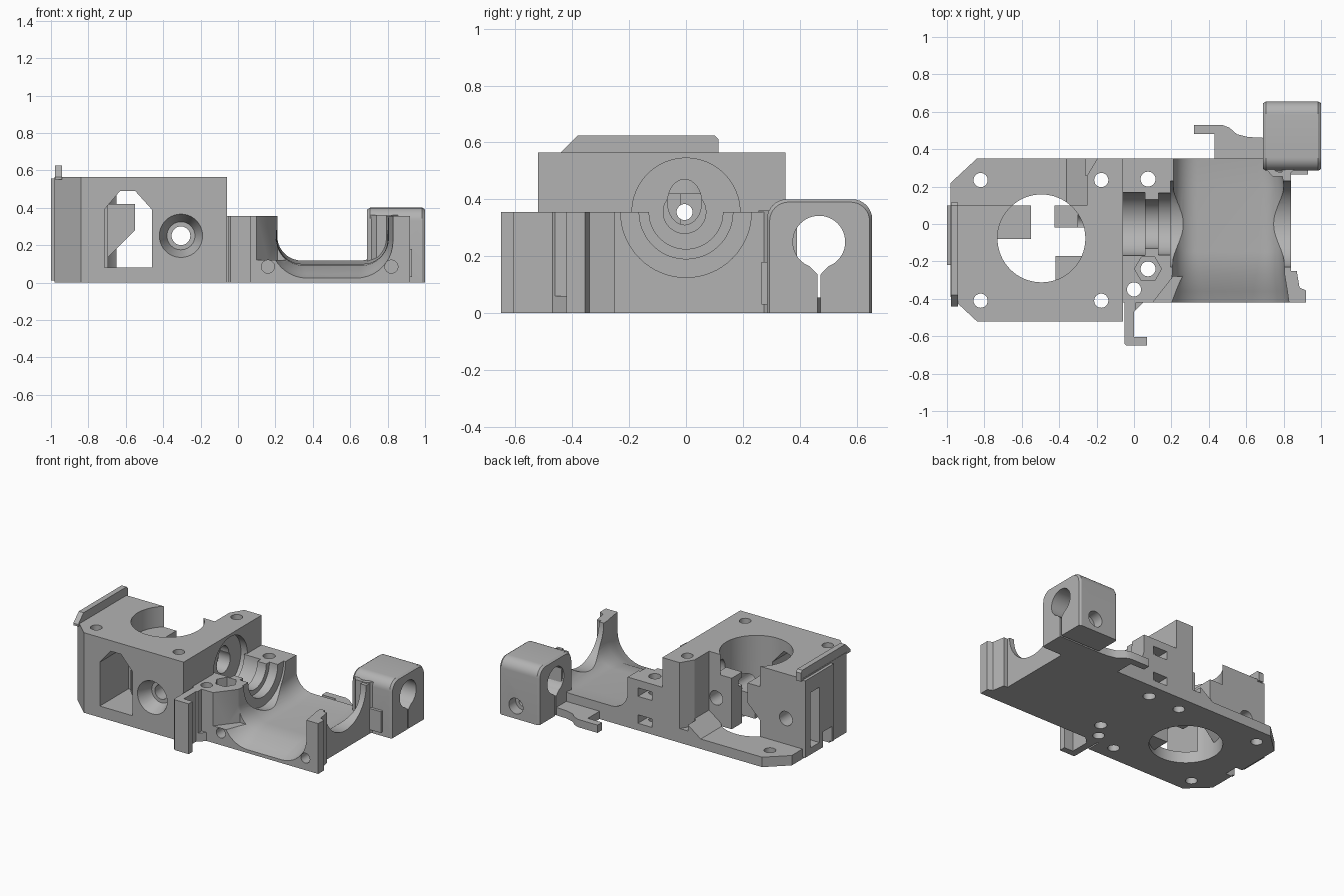
import bpy, bmesh
from math import sin, cos, pi, radians
from mathutils import Vector

if "Cube" in bpy.data.objects:
    bpy.data.objects.remove(bpy.data.objects["Cube"], do_unlink=True)

grey = bpy.data.materials.new("plastic_grey")
grey.use_nodes = True
grey.diffuse_color = (0.45, 0.45, 0.45, 1)
grey.node_tree.nodes["Principled BSDF"].inputs["Base Color"].default_value = (0.45, 0.45, 0.45, 1)
parts = []


def place(axis, a, b, t):
    return {"x": (t, a, b), "y": (a, t, b), "z": (a, b, t)}[axis]


def loft(name, axis, sections):
    """Closed solid through matching outlines, each given as (position, points)."""
    bm = bmesh.new()
    rings = [[bm.verts.new(place(axis, a, b, t)) for a, b in pts] for t, pts in sections]
    n = len(rings[0])
    bm.faces.new(rings[0])
    bm.faces.new(rings[-1])
    for lo, hi in zip(rings, rings[1:]):
        for i in range(n):
            j = (i + 1) % n
            bm.faces.new((lo[i], lo[j], hi[j], hi[i]))
    bmesh.ops.recalc_face_normals(bm, faces=bm.faces)
    mesh = bpy.data.meshes.new(name)
    bm.to_mesh(mesh)
    bm.free()
    mesh.materials.append(grey)
    ob = bpy.data.objects.new(name, mesh)
    bpy.context.collection.objects.link(ob)
    return ob


def prism(name, axis, pts, t0, t1):
    return loft(name, axis, [(t0, pts), (t1, pts)])


def rect(a0, a1, b0, b1):
    return [(a0, b0), (a1, b0), (a1, b1), (a0, b1)]


def circle(a, b, r, n=40, rb=None):
    return [(a + r * cos(2 * pi * i / n), b + (rb or r) * sin(2 * pi * i / n)) for i in range(n)]


def box(name, x0, x1, y0, y1, z0, z1):
    return prism(name, "z", rect(x0, x1, y0, y1), z0, z1)


def rod(axis, a, b, r, t0, t1, n=40):
    return prism("cutter", axis, circle(a, b, r, n), t0, t1)


def boolean(ob, other, op="DIFFERENCE"):
    mod = ob.modifiers.new("bool", "BOOLEAN")
    mod.operation, mod.solver, mod.object = op, "EXACT", other
    bpy.context.view_layer.update()
    deps = bpy.context.evaluated_depsgraph_get()
    mesh = bpy.data.meshes.new_from_object(ob.evaluated_get(deps))
    ob.modifiers.clear()
    ob.data = mesh
    bpy.data.objects.remove(other, do_unlink=True)


def cut(ob, *cutters):
    for c in cutters:
        boolean(ob, c)


def add(ob, *others):
    for o in others:
        boolean(ob, o, "UNION")


# Motor block with chamfered corners, open at the back
block = prism("main_block", "z", [(-.98, -.39), (-.84, -.52), (-.06, -.52), (-.06, .35),
                                  (-.84, .35), (-.98, .22)], 0, .565)
cut(block,
    prism("cutter", "y", [(-1.2, .07), (-.36, .07), (-.25, .15), (-.25, .8), (-1.2, .8)], .1, .5),
    prism("cutter", "z", [(-.26, .26), (-.25, .26), (-.19, .36), (-.26, .36)], .1, .8),
    rod("z", -.495, -.077, .235, -.1, .8, 64))
# Idler lugs inside the bore
add(block,
    prism("lug", "y", [(-.76, .07), (-.70, .13), (-.55, .28), (-.55, .42), (-.76, .42)], -.08, .098),
    box("lug", -.425, -.255, -.02, .098, .06, .42),
    box("lug", -.42, -.27, -.3, -.17, .03, .2))
# Raised lip and side plate
add(block,
    prism("lip", "x", [(-.44, .55), (-.44, .565), (-.38, .625), (.10, .625), (.115, .61), (.115, .55)],
          -.978, -.94),
    box("side_plate", -1, -.96, -.22, .098, .012, .555))
# Window, filament bore and screw holes
cut(block,
    prism("cutter", "y", [(-.715, .08), (-.46, .08), (-.46, .39), (-.55, .49), (-.63, .49), (-.715, .39)],
          -.6, -.2),
    loft("cutter", "y", [(-.53, circle(-.305, .25, .12)), (-.42, circle(-.305, .25, .075))]),
    rod("y", -.305, .25, .05, -.5, .2),
    rod("y", -.85, .25, .05, -.2, .2),
    rod("x", 0, .355, .19, -.11, .1, 64),
    prism("cutter", "x", circle(-.005, .39, .06, 32, .08), -.3, -.05),
    rod("x", -.005, .355, .075, -.2, -.05),
    rod("x", -.005, .355, .028, -1.1, -.05),
    box("cutter", -1.1, -.93, -.06, .04, .06, .45),
    box("cutter", -1.1, -.93, -.2, -.1, -.1, .12),
    *[rod("z", x, y, .038, -.1, .8, 24) for x in (-.82, -.175) for y in (-.41, .235)])
parts.append(block)


# Saddle-shaped duct section and coupling seat
def duct(x0, x1, floor, r):
    arc = [i * pi / 20 for i in range(11)]
    left = [(x0 + r - r * cos(a), floor + r - r * sin(a)) for a in arc]
    right = [(x1 - r + r * sin(a), floor + r - r * cos(a)) for a in arc]
    return [(x0, .6)] + left + right + [(x1, .6)]


body = box("duct_body", -.07, .84, -.42, .35, 0, .355)
cut(body,
    loft("cutter", "y", [(-.43, duct(.17, .83, .02, .2)), (-.36, duct(.19, .82, .045, .18)),
                         (-.27, duct(.205, .805, .09, .15)), (-.15, duct(.21, .80, .1, .13)),
                         (.2, duct(.21, .80, .1, .13)), (.37, duct(.21, .78, .12, .13))]),
    prism("cutter", "z", [(.10, -.5), (.10, -.42), (.21, -.28), (.3, -.28), (.3, -.5)], .12, .5),
    rod("x", 0, .355, .23, .195, .9, 64),
    rod("x", 0, .355, .168, -.08, .06, 48),
    rod("x", 0, .355, .13, 0, .3, 48),
    rod("x", 0, .355, .165, .13, .3, 48),
    rod("z", .075, .24, .04, -.1, .5, 24),
    rod("z", .075, -.24, .04, -.1, .5, 24),
    rod("z", .075, -.24, .072, .24, .5, 6),
    rod("z", 0, -.35, .038, -.1, .5, 24),
    rod("y", .16, .085, .035, -.5, -.3, 24),
    rod("y", .82, .085, .035, -.5, -.3, 24),
    *[box("cutter", .02, .13, .2, .4, z, z + .06) for z in (.05, .24)])
parts.append(body)

# Flared front edge of the outlet wall
parts.append(prism("outlet_flare", "z", [(.838, -.25), (.87, -.25), (.885, -.34), (.92, -.355),
                                         (.92, -.42), (.838, -.42)], 0, .355))
flare = parts[-1]
cut(flare, rod("y", .82, .085, .035, -.5, -.3, 24))

# Front cable bracket
parts.append(prism("front_bracket", "z", [(-.05, -.4), (-.05, -.64), (-.04, -.65), (.07, -.65), (.07, -.605),
                                          (0, -.605), (0, -.47), (.05, -.42), (.05, -.4)], 0, .355))
cut(parts[-1], rod("z", 0, -.35, .038, -.1, .5, 24), box("cutter", .01, .2, -.55, -.3, .06, .5))

# Rear web with hook
parts.append(prism("rear_hook", "z", [(.43, .34), (.43, .48), (.32, .48), (.32, .53), (.47, .53), (.51, .515),
                                      (.55, .48), (.61, .465), (.71, .46), (.71, .34)], 0, .055))

# Sensor or rod clamp with keyhole bore
corner = [i * pi / 16 for i in range(9)]
profile = [(.285, 0), (.655, 0)]
profile += [(.585 + .07 * cos(a), .33 + .07 * sin(a)) for a in corner]
profile += [(.355 - .07 * sin(a), .33 + .07 * cos(a)) for a in corner]
inner = [(.47 + (y - .47) * .95, .2 + (z - .2) * .95 if z > .01 else 0) for y, z in profile]
clamp = loft("rod_clamp", "x", [(.69, inner), (.705, profile), (.985, profile), (1, inner)])
flat_bore = [(y, min(z, .342)) for y, z in circle(.468, .25, .092, 48)]
cut(clamp,
    prism("cutter", "x", flat_bore, .6, 1.1),
    prism("cutter", "x", [(.41, .19), (.463, .135), (.473, .135), (.526, .19)], .6, 1.1),
    prism("cutter", "x", rect(.462, .474, -.1, .16), .6, 1.1),
    rod("y", .87, .09, .055, .58, .7, 32),
    rod("y", .87, .09, .03, .2, .7, 24))
parts.append(clamp)

# Screw boss beside the clamp
boss = prism("screw_boss", "z", [(.70, .39), (.70, .30), (.74, .255), (.82, .255), (.855, .29), (.855, .39)], 0, .36)
cut(boss, rod("z", .78, .32, .042, .1, .5, 24))
parts.append(boss)
parts.append(box("clamp_rib", .84, .93, .265, .3, .03, .18))

# Crisp edges with smooth bores
for ob in parts:
    bpy.ops.object.select_all(action="DESELECT")
    ob.select_set(True)
    bpy.context.view_layer.objects.active = ob
    bpy.ops.object.shade_smooth_by_angle(angle=radians(30))
